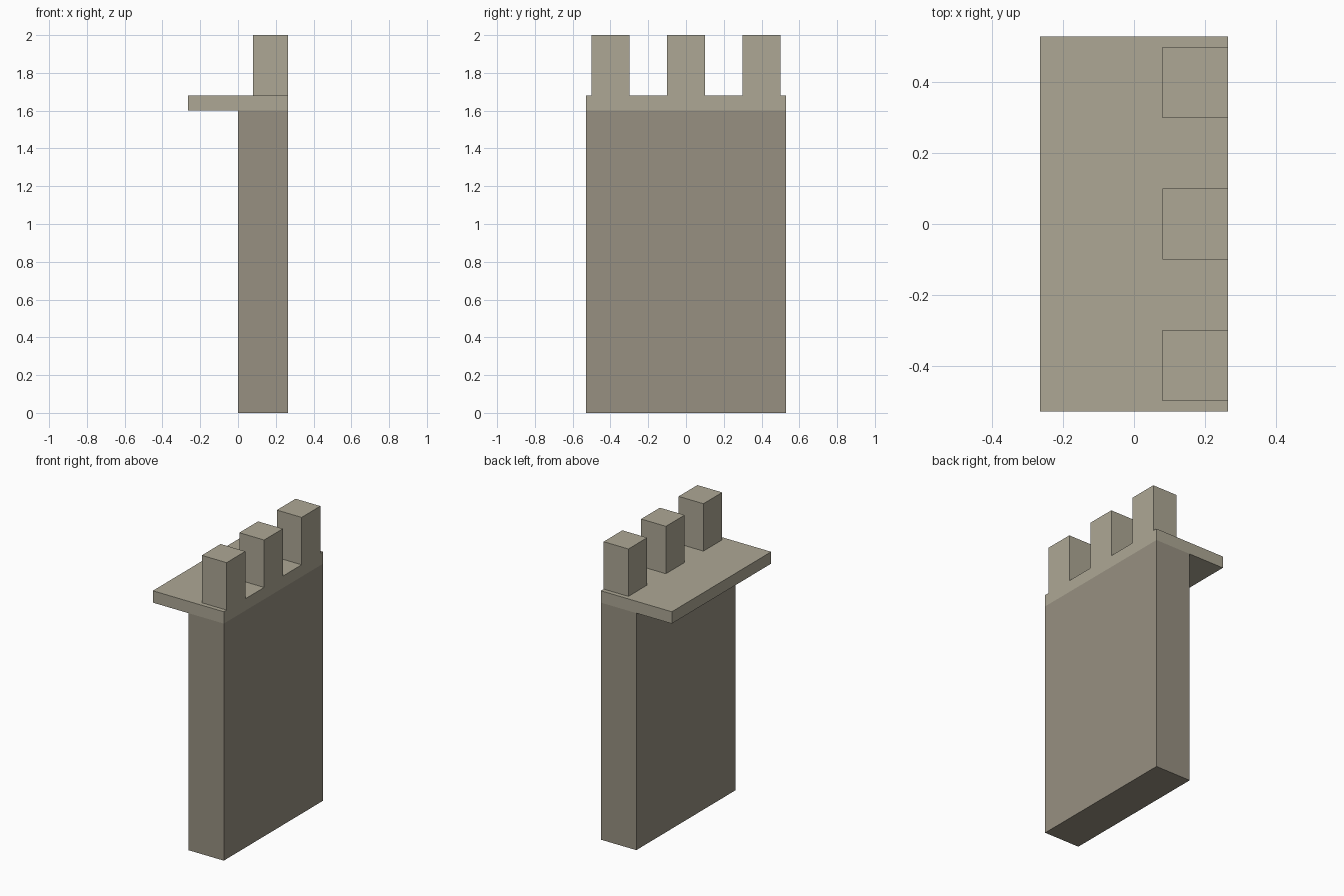
import bpy

if "Cube" in bpy.data.objects:
    bpy.data.objects.remove(bpy.data.objects["Cube"])


def material(name, color):
    mat = bpy.data.materials.new(name)
    mat.diffuse_color = (*color, 1.0)
    mat.use_nodes = True
    mat.node_tree.nodes["Principled BSDF"].inputs["Base Color"].default_value = mat.diffuse_color
    return mat


def box(name, x, y, z, mat):
    """Box from (min, max) ranges on each axis."""
    ranges = (x, y, z)
    bpy.ops.mesh.primitive_cube_add(size=1, location=[(a + b) / 2 for a, b in ranges])
    obj = bpy.context.object
    obj.name = name
    obj.scale = [b - a for a, b in ranges]
    bpy.ops.object.transform_apply(location=False, rotation=False, scale=True)
    obj.data.materials.append(mat)
    return obj


wall_stone = material("wall_stone", (0.31, 0.28, 0.22))
light_stone = material("light_stone", (0.42, 0.39, 0.30))

OUTER = 0.265       # outer wall face
HALF_LENGTH = 0.53
WALL_TOP = 1.6
WALK_TOP = 1.68

# Main wall slab
box("wall", (0, OUTER), (-HALF_LENGTH, HALF_LENGTH), (0, WALL_TOP), wall_stone)

# Walkway overhanging the inner side
box("walkway", (-OUTER, OUTER), (-HALF_LENGTH, HALF_LENGTH), (WALL_TOP, WALK_TOP), light_stone)

# Battlement blocks along the outer edge
for i, y in enumerate((-0.4, 0.0, 0.4)):
    box(f"battlement_{i + 1}", (0.08, OUTER), (y - 0.1, y + 0.1), (WALK_TOP, 2.0), light_stone)
